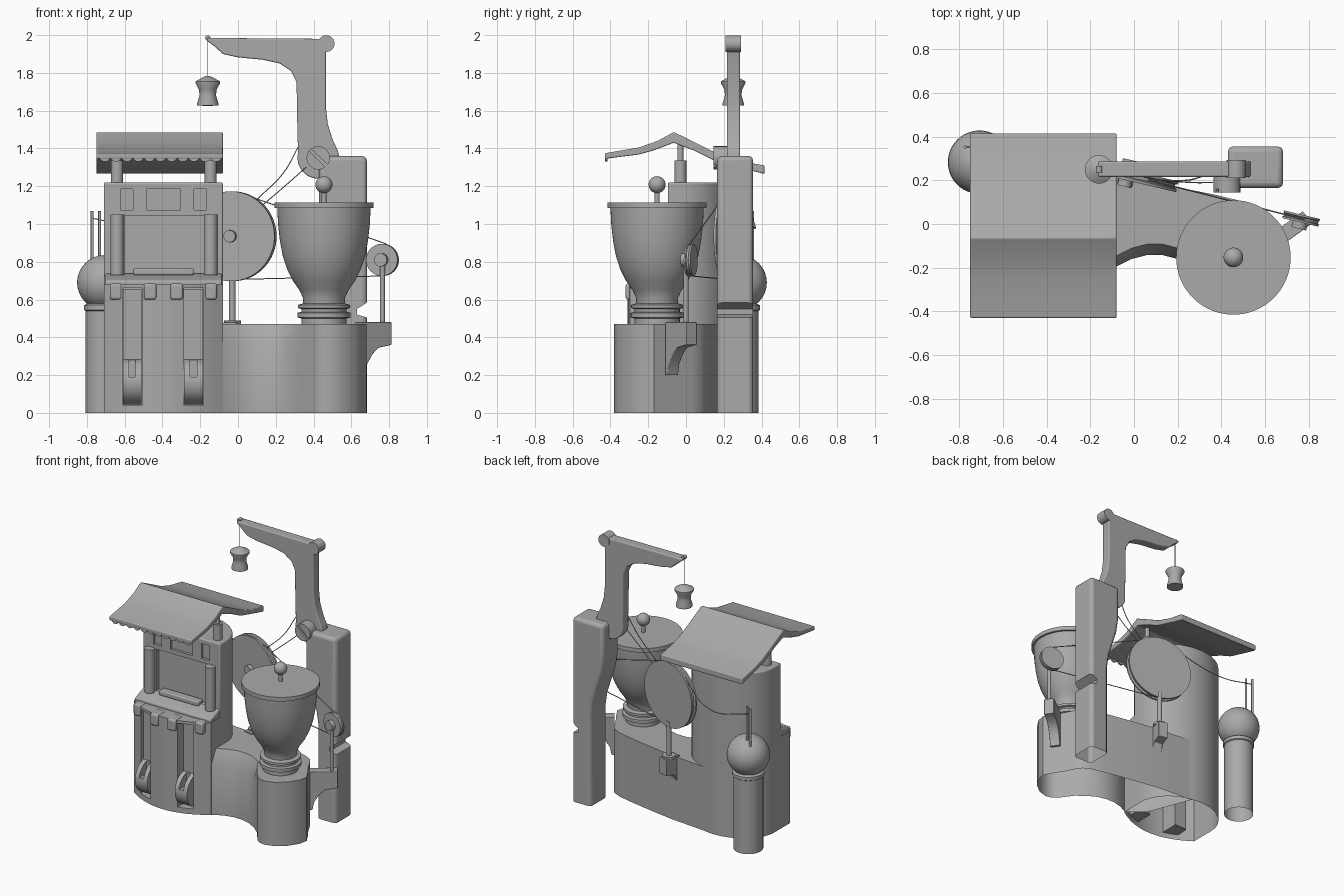
import bpy, bmesh, math
from mathutils import Vector

cube = bpy.data.objects.get("Cube")
if cube:
    bpy.data.objects.remove(cube, do_unlink=True)

grey = bpy.data.materials.new("plain grey")
grey.use_nodes = True
grey.diffuse_color = (0.4, 0.4, 0.4, 1)
grey.node_tree.nodes["Principled BSDF"].inputs["Base Color"].default_value = grey.diffuse_color


def finish(name, bm):
    bmesh.ops.recalc_face_normals(bm, faces=bm.faces)
    mesh = bpy.data.meshes.new(name)
    bm.to_mesh(mesh)
    bm.free()
    mesh.materials.append(grey)
    ob = bpy.data.objects.new(name, mesh)
    bpy.context.collection.objects.link(ob)
    shade(ob)
    return ob


def shade(ob):
    bpy.ops.object.select_all(action='DESELECT')
    ob.select_set(True)
    bpy.context.view_layer.objects.active = ob
    bpy.ops.object.shade_smooth_by_angle(angle=math.radians(35))


def prism(name, outline, plane, lo, hi, bevel=0):
    """Extrude a 2D outline, drawn in the given plane, from lo to hi."""
    place = {"XY": lambda a, b, c: (a, b, c), "XZ": lambda a, b, c: (a, c, b),
             "YZ": lambda a, b, c: (c, a, b)}[plane]
    bm = bmesh.new()
    face = bm.faces.new([bm.verts.new(place(a, b, lo)) for a, b in outline])
    out = bmesh.ops.extrude_face_region(bm, geom=[face])
    step = Vector(place(0, 0, hi - lo))
    bmesh.ops.translate(bm, vec=step, verts=[v for v in out["geom"] if isinstance(v, bmesh.types.BMVert)])
    ob = finish(name, bm)
    if bevel:
        mod = ob.modifiers.new("Bevel", 'BEVEL')
        mod.width, mod.segments, mod.limit_method = bevel, 3, 'ANGLE'
        mod.angle_limit = math.radians(40)
    return ob


def box(name, x, y, z, bevel=0):
    return prism(name, [(x[0], y[0]), (x[1], y[0]), (x[1], y[1]), (x[0], y[1])], "XY", *z, bevel)


def lathe(name, profile, loc, segments=48):
    bm = bmesh.new()
    verts = [bm.verts.new((r, 0, z)) for r, z in profile]
    edges = [bm.edges.new(pair) for pair in zip(verts, verts[1:])]
    bmesh.ops.spin(bm, geom=verts + edges, cent=(0, 0, 0), axis=(0, 0, 1),
                   angle=math.tau, steps=segments, use_duplicate=False)
    bmesh.ops.remove_doubles(bm, verts=bm.verts, dist=0.0005)
    ob = finish(name, bm)
    ob.location = loc
    return ob


def rod(name, p, q, r, segments=24):
    p, q = Vector(p), Vector(q)
    h = (q - p).length
    ob = lathe(name, [(0, 0), (r, 0), (r, h), (0, h)], p, segments)
    ob.rotation_euler = (q - p).to_track_quat('Z', 'Y').to_euler()
    return ob


def ball(name, loc, r):
    steps = [math.pi * i / 16 for i in range(17)]
    return lathe(name, [(r * math.sin(t), -r * math.cos(t)) for t in steps], loc)


def cord(name, points, r=0.003):
    curve = bpy.data.curves.new(name, 'CURVE')
    curve.dimensions, curve.bevel_depth, curve.bevel_resolution = '3D', r, 1
    curve.materials.append(grey)
    line = curve.splines.new('BEZIER')
    line.bezier_points.add(len(points) - 1)
    for bp, p in zip(line.bezier_points, points):
        bp.co, bp.handle_left_type, bp.handle_right_type = p, 'AUTO', 'AUTO'
    ob = bpy.data.objects.new(name, curve)
    bpy.context.collection.objects.link(ob)


def cut(ob, cutters, open_bottom=False):
    for c in cutters:
        mod = ob.modifiers.new("Cut", 'BOOLEAN')
        mod.operation, mod.object, mod.solver = 'DIFFERENCE', c, 'EXACT'
    bpy.context.view_layer.update()
    mesh = bpy.data.meshes.new_from_object(ob.evaluated_get(bpy.context.evaluated_depsgraph_get()))
    ob.modifiers.clear()
    if open_bottom:
        bm = bmesh.new()
        bm.from_mesh(mesh)
        floor = [f for f in bm.faces if all(abs(v.co.z) < 0.001 for v in f.verts)]
        bmesh.ops.delete(bm, geom=floor, context='FACES')
        bm.to_mesh(mesh)
        bm.free()
    ob.data = mesh
    for c in cutters:
        bpy.data.objects.remove(c, do_unlink=True)
    shade(ob)


def arc(cx, cy, rx, ry, start, end, n):
    angles = [math.radians(start + (end - start) * i / n) for i in range(n + 1)]
    return [(cx + rx * math.cos(t), cy + ry * math.sin(t)) for t in angles]


# Tower: rounded back, bowed lower front, flat upper front
mid, half = -0.395, 0.315


def bow(x):
    return -0.2 - 0.11 * (1 - ((x - mid) / half) ** 2)


back = arc(mid, -0.02, half, 0.26, 0, 180, 32)
front = [mid - half + 2 * half * i / 16 for i in range(17)]
tower = prism("tower_base", back + [(x, bow(x)) for x in front], "XY", 0, 0.68)
bays = (-0.56, -0.235)
cut(tower, [box("bay_cutter", (x - 0.052, x + 0.052), (-0.5, -0.17), (0.04, 0.66)) for x in bays], True)
upper = prism("tower_upper", back + [(-0.71, -0.095), (-0.08, -0.095)], "XY", 0.67, 1.22, 0.008)
cut(upper, [box("panel_cutter", (-0.6, -0.17), (-0.3, -0.065), (0.74, 1.045))]
    + [box("window_cutter", (x - w, x + w), (-0.3, -0.075), (1.075, 1.185))
       for x, w in ((-0.59, 0.033), (mid, 0.09), (-0.2, 0.033))])
prism("tower_ledge", [(-0.2, 0.66), (-0.2, 0.7), (-0.09, 0.74), (-0.05, 0.74), (-0.05, 0.66)],
      "YZ", -0.705, -0.085, 0.01)
box("panel_bar", (-0.555, -0.235), (-0.13, -0.07), (0.73, 0.765), 0.008)
for x in (-0.64, -0.145):
    rod("front_column", (x, -0.115, 0.73), (x, -0.115, 1.05), 0.036)
    rod("roof_post", (x, -0.03, 1.21), (x, -0.03, 1.335), 0.032)
    rod("roof_pin", (x, -0.03, 1.33), (x, -0.03, 1.42), 0.016)

# Rib caps, bay straps and slotted half wheels on the lower front
for x in (-0.645, -0.465, -0.325, -0.145):
    y = bow(x)
    box("rib_cap", (x - 0.033, x + 0.033), (y - 0.015, y + 0.08), (0.6, 0.685), 0.012)
for x in bays:
    half_wheel = [(-0.165, 0.285), (-0.165, 0.045)] + arc(-0.21, 0.165, 0.12, 0.12, 270, 90, 24)
    wheel = prism("front_wheel", half_wheel, "YZ", x - 0.05, x + 0.05)
    cut(wheel, [box("slot_cutter", (x - 0.018, x + 0.018), (-0.4, -0.24), (0.19, 0.4))])
    box("bay_strap", (x - 0.05, x + 0.05), (-0.23, -0.165), (0.27, 0.655))

# Canopy roof with scalloped front edge
prism("roof", [(-0.43, 1.375), (-0.25, 1.405), (-0.15, 1.44), (-0.065, 1.487), (0.06, 1.425),
               (0.17, 1.37), (0.28, 1.335), (0.415, 1.31), (0.415, 1.265), (0.28, 1.3),
               (0.15, 1.335), (0.04, 1.39), (-0.065, 1.43), (-0.17, 1.39), (-0.25, 1.368),
               (-0.43, 1.345)], "YZ", -0.75, -0.08, 0.006)
for i in range(11):
    x = -0.705 + i * 0.059
    prism("roof_scallop", arc(x, 1.355, 0.028, 0.025, 180, 360, 8), "XZ", -0.428, -0.415)

# Base linking the tower to the nose-shaped mill foot, sloped along its hollow front
base = prism("mill_base", [(-0.2, -0.1), (-0.08, -0.195), (-0.01, -0.16), (0.06, -0.142), (0.13, -0.142),
                           (0.2, -0.16), (0.27, -0.2), (0.33, -0.25), (0.4, -0.345), (0.43, -0.37),
                           (0.48, -0.38), (0.55, -0.36), (0.62, -0.305), (0.665, -0.235), (0.68, -0.17),
                           (0.64, -0.1), (0.595, -0.03), (0.565, 0.03), (0.53, 0.08), (0.47, 0.11),
                           (0.38, 0.132), (0.25, 0.158), (0.1, 0.184), (-0.03, 0.205), (-0.2, 0.22),
                           (-0.33, 0.232)], "XY", 0, 0.47)
bm = bmesh.new()
bm.from_mesh(base.data)
bmesh.ops.bisect_plane(bm, geom=bm.verts[:] + bm.edges[:] + bm.faces[:], plane_co=(0, 0, 0.37), plane_no=(0, 0, 1))
for v in bm.verts:
    if v.co.z > 0.46 and -0.15 < v.co.x < 0.29 and v.co.y < 0:
        v.co.y += 0.05
bm.to_mesh(base.data)
bm.free()
cut(base, [], True)

# Mill bowl, lid and knob
mx, my = 0.455, -0.153
lathe("mill_bowl", [(0.12, 0.46), (0.12, 0.5), (0.14, 0.505), (0.14, 0.53), (0.12, 0.535), (0.12, 0.55),
                    (0.137, 0.555), (0.137, 0.572), (0.11, 0.58), (0.112, 0.61), (0.13, 0.65), (0.165, 0.7),
                    (0.195, 0.76), (0.218, 0.83), (0.233, 0.91), (0.243, 1.0), (0.247, 1.085),
                    (0.262, 1.085), (0.262, 1.115), (0, 1.115)], (mx, my, 0), 64)
rod("lid_stem", (mx, my, 1.11), (mx, my, 1.19), 0.013)
ball("lid_knob", (mx, my, 1.208), 0.045)

# Side post with ball and rods
px, py = -0.707, 0.283
lathe("side_post", [(0.1, 0), (0.1, 0.54), (0.108, 0.545), (0.108, 0.57), (0.09, 0.58)], (px, py, 0))
ball("post_ball", (px, py, 0.69), 0.145)
for dx, dy in ((-0.065, 0.07), (-0.025, 0.05)):
    rod("post_rod", (px + dx, py + dy, 0.78), (px + dx, py + dy, 1.07), 0.008, 12)

# Pillar, narrower below, with a notch in its outer side
pillar = prism("pillar", [(0.53, -0.05), (0.682, -0.05), (0.682, 1.36), (0.43, 1.36), (0.43, 1.1), (0.445, 1.0),
                          (0.48, 0.89), (0.515, 0.78), (0.53, 0.68)], "XZ", 0.165, 0.355, 0.025)
notch = prism("notch_cutter", [(0.7, 0.5), (0.63, 0.52), (0.63, 0.55), (0.7, 0.595)], "XZ", 0.1, 0.4)
cut(pillar, [notch, box("floor_cutter", (0.4, 0.8), (0.1, 0.4), (-0.1, 0))], True)

# Crane arm, pins and hanging weight
prism("crane_arm", [(-0.165, 1.985), (-0.165, 1.97), (-0.13, 1.945), (-0.08, 1.9), (0, 1.882), (0.13, 1.87),
                    (0.22, 1.85), (0.28, 1.81), (0.31, 1.75), (0.315, 1.46)]
      + arc(0.425, 1.35, 0.11, 0.11, 165, 390, 24)
      + [(0.5, 1.45), (0.475, 1.53), (0.465, 1.62), (0.465, 1.93), (0.49, 1.98)], "XZ", 0.216, 0.286, 0.008)
rod("crane_top_pin", (0.467, 0.21, 1.955), (0.467, 0.292, 1.955), 0.044)
boss = rod("crane_boss", (0.425, 0.23, 1.35), (0.425, 0.145, 1.35), 0.062)
slot = box("boss_slot", (-0.008, 0.008), (-0.1, 0.1), (0.07, 0.1))
slot.location, slot.rotation_euler = boss.location, boss.rotation_euler
slot.rotation_euler.rotate_axis('Z', 0.8)
cut(boss, [slot])
rod("crane_tip_pin", (-0.16, 0.235, 1.985), (-0.16, 0.265, 1.985), 0.014)
rod("weight_cord", (-0.16, 0.25, 1.77), (-0.16, 0.25, 1.98), 0.002, 8)
lathe("weight", [(0, 1.625), (0.056, 1.627), (0.056, 1.64), (0.044, 1.68), (0.046, 1.71), (0.065, 1.745),
                 (0.065, 1.755), (0.02, 1.78), (0, 1.785)], (-0.16, 0.25, 0))

# Drive wheel and small pulley, turned towards each other
turn = Vector((0.23, 0.973, 0))
along = Vector((0.973, -0.23, 0))


def pulley(name, centre, r, thick, hub):
    profile = [(0, -thick), (r, -thick), (r, -thick * 0.5), (r * 0.95, -thick * 0.3),
               (r * 0.95, thick * 0.3), (r, thick * 0.5), (r, thick), (0, thick)]
    ob = lathe(name, profile, centre, 64)
    ob.rotation_euler = turn.to_track_quat('Z', 'Y').to_euler()
    rod(name + "_hub", centre - turn * (thick + 0.03), centre, hub)


big, small = Vector((-0.033, 0.225, 0.935)), Vector((0.765, 0.025, 0.81))
pulley("drive_wheel", big, 0.238, 0.025, 0.032)
pulley("small_pulley", small, 0.085, 0.018, 0.035)
up = Vector((0, 0, 1))
cord("upper_belt", [big + along * 0.1 + up * 0.21, small + along * 0.02 + up * 0.085])
cord("lower_belt", [big + along * 0.04 - up * 0.228, small - up * 0.085])
cord("crane_belt_upper", [(0.1, 0.2, 1.13), (0.24, 0.2, 1.27), (0.32, 0.22, 1.41)])
cord("crane_belt_lower", [(0.13, 0.2, 1.1), (0.27, 0.19, 1.22), (0.36, 0.19, 1.3)])
cord("post_belt", [big - along * 0.1 + up * 0.2, (-0.45, 0.36, 0.98), (px - 0.065, py + 0.07, 1.03)])

# Stands and arched brackets holding the wheels
for name, spot, angle, reach in (("drive", (-0.03, 0.235, 0), 77, 0.06), ("pulley", (0.745, -0.005, 0), 36, 0.13)):
    support = [(-reach, 0.48), (0.06, 0.48), (0.06, 0.36), (-reach * 0.2, 0.345), (-reach * 0.5, 0.31),
               (-reach * 0.75, 0.26), (-reach * 0.85, 0.2), (-reach, 0.2)]
    bracket = prism(name + "_bracket", support, "XZ", -0.035, 0.035, 0.004)
    bracket.location = spot
    bracket.rotation_euler.z = math.radians(angle)
rod("drive_stand", (-0.03, 0.24, 0.47), (-0.03, 0.24, 0.74), 0.017)
rod("drive_flange", (-0.03, 0.24, 0.47), (-0.03, 0.24, 0.49), 0.045)
rod("pulley_stand", (0.765, 0.0, 0.47), (0.765, 0.0, 0.81), 0.013)
